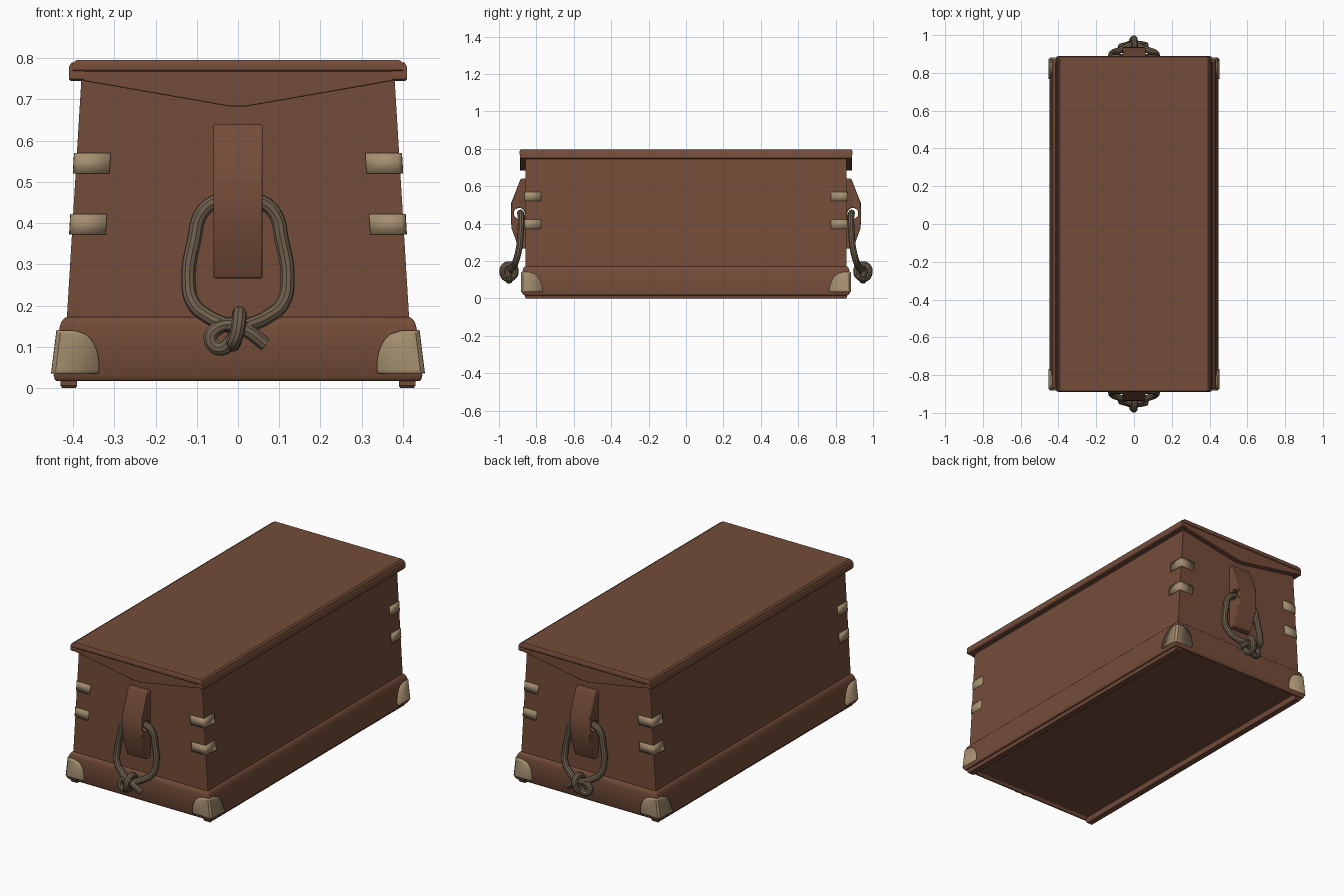
import bpy, bmesh, math
from mathutils import Vector

if "Cube" in bpy.data.objects:
    bpy.data.objects.remove(bpy.data.objects["Cube"])


def material(name, rgb):
    m = bpy.data.materials.new(name)
    m.diffuse_color = (*rgb, 1)
    m.use_nodes = True
    m.node_tree.nodes["Principled BSDF"].inputs["Base Color"].default_value = m.diffuse_color
    return m


WOOD = material("brown wood", (0.175, 0.073, 0.041))
BONE = material("tan fittings", (0.376, 0.275, 0.162))
ROPE = material("grey rope", (0.155, 0.113, 0.072))


def finish(bm, name, mat, bevel=0, mirror=(False, False)):
    bmesh.ops.recalc_face_normals(bm, faces=bm.faces)
    me = bpy.data.meshes.new(name)
    bm.to_mesh(me)
    bm.free()
    ob = bpy.data.objects.new(name, me)
    bpy.context.collection.objects.link(ob)
    me.materials.append(mat)
    if bevel:
        b = ob.modifiers.new("bevel", 'BEVEL')
        b.width, b.segments, b.limit_method = bevel, 2, 'ANGLE'
        b.angle_limit = math.radians(35)
    if any(mirror):
        m = ob.modifiers.new("mirror", 'MIRROR')
        m.use_axis = (mirror[0], mirror[1], False)
        m.use_mirror_merge = False
    smooth(ob)
    return ob


def smooth(ob):
    bpy.ops.object.select_all(action='DESELECT')
    ob.select_set(True)
    bpy.context.view_layer.objects.active = ob
    bpy.ops.object.shade_smooth_by_angle(angle=math.radians(35))


def loft(name, sections, mat, bevel=0, cx=0, mirror=(False, False)):
    """Stack of rectangles (half x, half y, z) joined into a closed solid."""
    bm = bmesh.new()
    rings = [[bm.verts.new((cx + sx * hx, sy * hy, z))
              for sx, sy in ((-1, -1), (1, -1), (1, 1), (-1, 1))]
             for hx, hy, z in sections]
    for a, b in zip(rings, rings[1:]):
        for i in range(4):
            j = (i + 1) % 4
            bm.faces.new((a[i], a[j], b[j], b[i]))
    bm.faces.new(rings[0])
    bm.faces.new(rings[-1])
    return finish(bm, name, mat, bevel, mirror)


def prism(name, points, direction, mat, bevel=0):
    """Extrude a flat outline; repeated at the other end of the chest."""
    bm = bmesh.new()
    f = bm.faces.new([bm.verts.new(p) for p in points])
    r = bmesh.ops.extrude_face_region(bm, geom=[f])
    verts = [v for v in r["geom"] if isinstance(v, bmesh.types.BMVert)]
    bmesh.ops.translate(bm, vec=Vector(direction), verts=verts)
    return finish(bm, name, mat, bevel, (False, True))


# Tapered chest body
def body_x(z):
    return 0.415 - 0.035 * (z - 0.17) / 0.575


loft("chest_body", [(body_x(0.1), 0.858, 0.1), (body_x(0.77), 0.858, 0.77)], WOOD)


# Base skirt with rounded top edge and recessed underside
def skirt_x(z):
    return 0.447 - 0.015 * (z - 0.03) / 0.12


loft("base_skirt", [(0.425, 0.85, 0.03), (0.43, 0.856, 0.017), (0.443, 0.868, 0.017),
                    (0.447, 0.876, 0.03), (0.433, 0.874, 0.145),
                    (0.429, 0.871, 0.16), (0.419, 0.862, 0.172)], WOOD, 0.004)
loft("runner", [(0.016, 0.855, 0), (0.02, 0.86, 0.006), (0.02, 0.86, 0.04)],
     WOOD, cx=0.41, mirror=(True, False))

# Lid board, long side mouldings and V shaped end battens
loft("lid_board", [(0.398, 0.886, 0.767), (0.403, 0.89, 0.772), (0.403, 0.89, 0.786),
                   (0.391, 0.884, 0.796)], WOOD)
loft("lid_side_moulding", [(0.014, 0.882, 0.745), (0.018, 0.888, 0.75),
                           (0.018, 0.888, 0.779), (0.012, 0.882, 0.789)],
     WOOD, cx=0.392, mirror=(True, False))
prism("lid_end_batten", [(x, -0.855, z) for x, z in
                         ((-0.39, 0.77), (-0.375, 0.745), (-0.02, 0.683),
                          (0.02, 0.683), (0.375, 0.745), (0.39, 0.77))],
      (0, -0.032, 0), WOOD, 0.003)


# Fittings wrapped around all four corners
def corner_wrap(name, z0, z1, rows, x_at, y, width, lift):
    bm = bmesh.new()
    grid = []
    for i in range(rows + 1):
        t = i / rows
        z = z0 + (z1 - z0) * t
        x, yy, w = x_at(z) + lift, y + lift, width(t)
        grid.append([bm.verts.new(p) for p in
                     ((x - w, -yy, z), (x - 0.006, -yy, z),
                      (x, -yy + 0.006, z), (x, -yy + w, z))])
    for a, b in zip(grid, grid[1:]):
        for k in range(3):
            bm.faces.new((a[k], a[k + 1], b[k + 1], b[k]))
    # give the plate a thin back
    bmesh.ops.recalc_face_normals(bm, faces=bm.faces)
    ob = finish(bm, name, BONE)
    s = ob.modifiers.new("thickness", 'SOLIDIFY')
    s.thickness, s.offset = 0.014, 0
    m = ob.modifiers.new("mirror", 'MIRROR')
    m.use_axis = (True, True, False)
    m.use_mirror_merge = False


for label, z in (("lower", 0.372), ("upper", 0.52)):
    corner_wrap(label + "_corner_bracket", z, z + 0.05, 1, body_x, 0.858,
                lambda t: 0.082, 0.0)
corner_wrap("base_corner_guard", 0.035, 0.14, 12, skirt_x, 0.875,
            lambda t: 0.036 + 0.072 * math.sqrt(max(0, 1 - t * t)), 0.0)

# Handle cleat with a hole for the rope
cleat = prism("handle_cleat", [(-0.06, -y, z) for y, z in
                               ((0.85, 0.64), (0.884, 0.64), (0.935, 0.51), (0.937, 0.44),
                                (0.933, 0.375), (0.893, 0.266), (0.85, 0.266))],
              (0.12, 0, 0), WOOD, 0.005)
bpy.ops.mesh.primitive_cylinder_add(vertices=20, radius=0.029, depth=0.3,
                                    location=(0, -0.892, 0.455),
                                    rotation=(0, math.pi / 2, 0))
cutter = bpy.context.object
cutter.name = "cleat_hole_cutter"
cutter.hide_render = True
cutter.hide_set(True)
cut = cleat.modifiers.new("hole", 'BOOLEAN')
cut.object, cut.operation, cut.solver = cutter, 'DIFFERENCE', 'EXACT'
cleat.modifiers.move(len(cleat.modifiers) - 1, 0)


# Rope parts, each a round tube along a smooth path
def rope(name, points, cyclic=False, radius=0.0175):
    cu = bpy.data.curves.new(name, 'CURVE')
    cu.dimensions = '3D'
    cu.bevel_depth, cu.bevel_resolution = radius, 3
    cu.resolution_u, cu.use_fill_caps = 6, True
    sp = cu.splines.new('BEZIER')
    sp.bezier_points.add(len(points) - 1)
    for bp, (x, y, z) in zip(sp.bezier_points, points):
        bp.co = (x, -y, z)
        bp.handle_left_type = bp.handle_right_type = 'AUTO'
    sp.use_cyclic_u = cyclic
    tmp = bpy.data.objects.new(name, cu)
    bpy.context.collection.objects.link(tmp)
    bpy.context.view_layer.update()
    me = bpy.data.meshes.new_from_object(tmp.evaluated_get(
        bpy.context.evaluated_depsgraph_get()))
    bpy.data.objects.remove(tmp)
    bm = bmesh.new()
    bm.from_mesh(me)
    finish(bm, name, ROPE, 0, (False, True))


rope("rope_loop", [(-0.02, 0.945, 0.15), (-0.07, 0.922, 0.172), (-0.108, 0.908, 0.205),
                   (-0.12, 0.892, 0.27), (-0.106, 0.884, 0.36), (-0.088, 0.882, 0.425),
                   (-0.05, 0.884, 0.454), (0, 0.886, 0.456), (0.05, 0.884, 0.454),
                   (0.088, 0.882, 0.425), (0.106, 0.884, 0.36), (0.12, 0.892, 0.27),
                   (0.108, 0.908, 0.205), (0.07, 0.922, 0.172), (0.02, 0.945, 0.15)])
rope("knot_side_turn", [(0.0, 0.95, 0.155), (-0.045, 0.94, 0.148), (-0.067, 0.94, 0.12),
                        (-0.045, 0.945, 0.096), (-0.015, 0.955, 0.115),
                        (0.0, 0.96, 0.145)])
rope("knot_centre_turn", [(0.003, 0.935, 0.18), (0.003, 0.972, 0.17), (-0.002, 0.98, 0.135),
                          (-0.012, 0.96, 0.108), (-0.008, 0.925, 0.115),
                          (0.0, 0.912, 0.155)], True)
rope("rope_tail", [(-0.02, 0.945, 0.155), (0.02, 0.952, 0.14), (0.066, 0.945, 0.106)])
